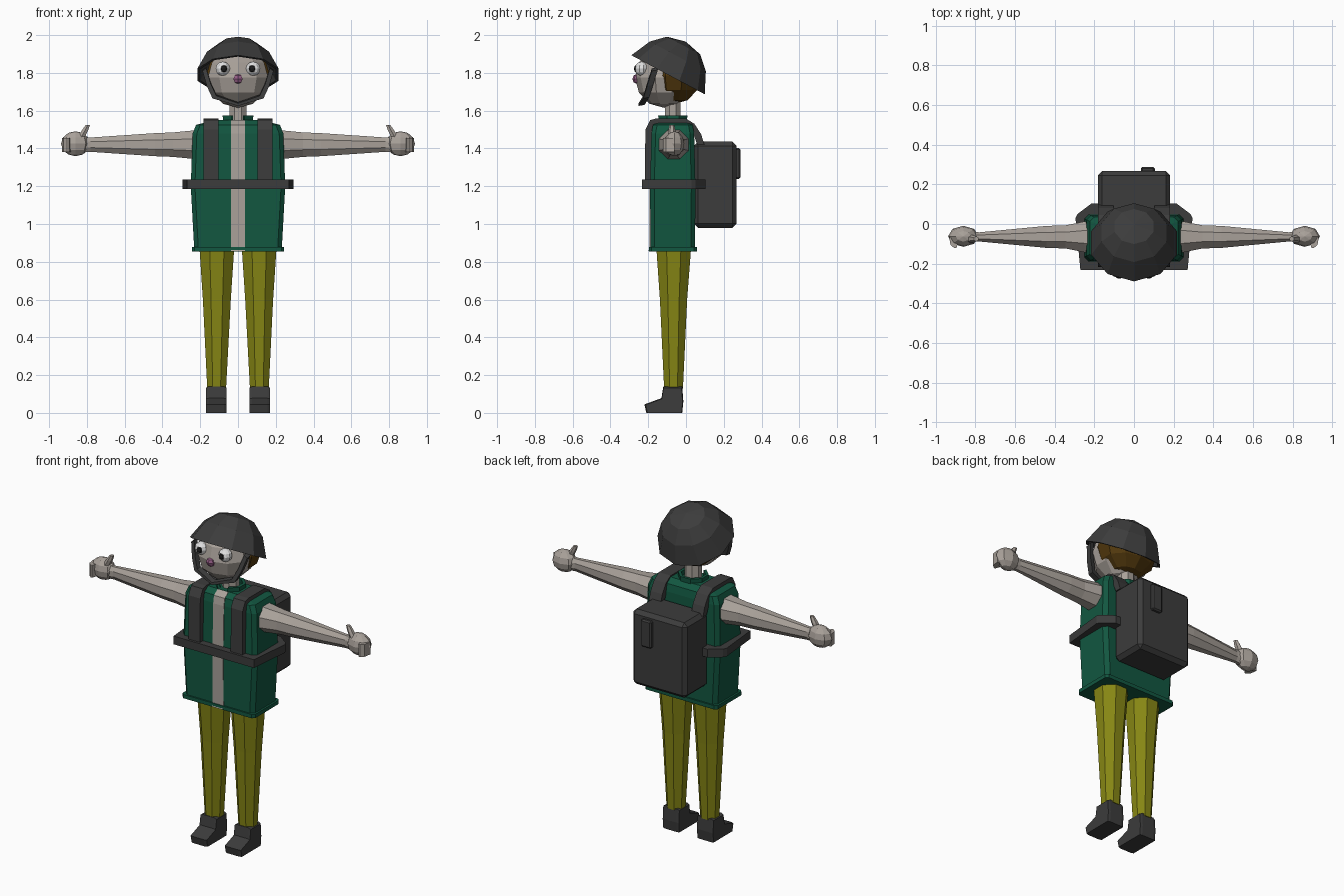
import bpy, bmesh, math
from mathutils import Matrix, Vector

if "Cube" in bpy.data.objects:
    bpy.data.objects.remove(bpy.data.objects["Cube"])


def mat(name, r, g, b):
    m = bpy.data.materials.new(name)
    m.diffuse_color = (r, g, b, 1)
    m.use_nodes = True
    m.node_tree.nodes["Principled BSDF"].inputs["Base Color"].default_value = m.diffuse_color
    return m


SKIN = mat("skin", .40, .36, .325)
GREEN = mat("jacket green", .006, .095, .052)
OLIVE = mat("trouser olive", .24, .24, .007)
DARK = mat("dark grey", .045, .045, .045)
HAIR = mat("hair brown", .085, .04, .004)
WHITE = mat("eye white", .75, .75, .75)
BLACK = mat("pupil black", .012, .012, .012)
MAUVE = mat("nose mauve", .30, .11, .24)


def finish(name, bm, material):
    bmesh.ops.recalc_face_normals(bm, faces=bm.faces)
    me = bpy.data.meshes.new(name)
    bm.to_mesh(me)
    bm.free()
    me.materials.append(material)
    ob = bpy.data.objects.new(name, me)
    bpy.context.collection.objects.link(ob)
    return ob


def loft(name, rings, material, caps=(True, True), skip=None):
    """Skin a list of equal-length closed rings."""
    bm = bmesh.new()
    vs = [[bm.verts.new(p) for p in r] for r in rings]
    n = len(vs[0])
    for a, b in zip(vs, vs[1:]):
        for i in range(n):
            j = (i + 1) % n
            bm.faces.new((a[i], a[j], b[j], b[i]))
    if caps[0]:
        bm.faces.new(vs[0])
    if caps[1]:
        bm.faces.new(vs[-1])
    if skip:
        bmesh.ops.delete(bm, geom=[f for f in bm.faces if skip(f.calc_center_median())],
                         context='FACES')
    return finish(name, bm, material)


def ngon(n, ra, rb, turn=0.5):
    return [(ra * math.cos(2 * math.pi * (i + turn) / n),
             rb * math.sin(2 * math.pi * (i + turn) / n)) for i in range(n)]


def chamfer_rect(z, hx, hy, c, cy=-.07):
    pts = [(hx, hy - c), (hx - c, hy), (c - hx, hy), (-hx, hy - c),
           (-hx, c - hy), (c - hx, -hy), (hx - c, -hy), (hx, c - hy)]
    return [(x, y + cy, z) for x, y in pts]


def side_prism(name, profile, x0, x1, material):
    """Extrude a y-z profile along x."""
    return loft(name, [[(x, y, z) for y, z in profile] for x in (x0, x1)], material)


def ball(name, c, r, material, seg=10, rings=6, cut_y=None):
    bm = bmesh.new()
    bmesh.ops.create_uvsphere(bm, u_segments=seg, v_segments=rings, radius=1)
    bm.transform(Matrix.Translation(c) @ Matrix.Diagonal((*r, 1)))
    if cut_y is not None:
        bmesh.ops.bisect_plane(bm, geom=bm.verts[:] + bm.edges[:] + bm.faces[:],
                               plane_co=(0, cut_y, 0), plane_no=(0, -1, 0), clear_outer=True)
    return finish(name, bm, material)


def box(name, c, s, material, bevel=0):
    bm = bmesh.new()
    bmesh.ops.create_cube(bm, size=1)
    bm.transform(Matrix.Translation(c) @ Matrix.Diagonal((*s, 1)))
    if bevel:
        bmesh.ops.bevel(bm, geom=bm.edges[:], offset=bevel, segments=1, affect='EDGES')
    return finish(name, bm, material)


# Jacket body, hem, collar and open front
body = [(.87, .232, .118), (1.2, .25, .12), (1.48, .24, .113), (1.525, .222, .105), (1.55, .12, .07)]
loft("jacket", [chamfer_rect(z, hx, hy, .022) for z, hx, hy in body], GREEN)
loft("jacket_hem", [chamfer_rect(z, .244, .127, .015) for z in (.855, .878)], GREEN)
stripe = [(-.07 - hy - .004, z) for z, _, hy in body]
side_prism("shirt_stripe", [(-.2, .857)] + stripe + [(y + .01, z - .004) for y, z in stripe[::-1]] + [(-.19, .857)],
           -.036, .036, SKIN)
loft("collar", [[(x, y - .07, z) for x, y in ngon(8, r, r * .95)]
                for r, z in ((.085, 1.53), (.088, 1.575), (.07, 1.575), (.066, 1.53))],
     GREEN, (False, False), lambda c: c.y < -.12 and abs(c.x) < .02)

# Neck, head and hair
loft("neck", [[(x, y - .07, z) for x, y in ngon(8, .05, .045)] for z in (1.5, 1.68)], SKIN)
ball("head", (0, -.115, 1.775), (.168, .155, .16), SKIN)
ball("hair", (0, -.065, 1.785), (.178, .145, .15), HAIR, cut_y=-.165)
ball("nose", (0, -.262, 1.768), (.028, .022, .026), MAUVE, 6, 4)

# Helmet: dome tilted backwards, open underneath
tilt = Matrix.Translation((0, -.095, 1.79)) @ Matrix.Rotation(math.radians(-28), 4, 'X')
dome = [(.09, .155), (.0, .205), (.0, .22), (.11, .168), (.175, .1), (.198, .004)]
loft("helmet", [[tilt @ Vector((x * 1.03, y, h)) for x, y in ngon(10, r, r, .5)]
                for h, r in dome], DARK, (False, True))

# Chin strap: flat band running down each cheek to the chin
for s in (-1, 1):
    path = [(.188, -.165, 1.81), (.165, -.19, 1.73), (.135, -.21, 1.665), (0, -.235, 1.625)]
    rings = []
    for x, y, z in path:
        k = 1 if x else 0
        rings.append([(s * x, y - .016, z), (s * x, y + .016, z + .006),
                      (s * (x - .02 * k), y + .016, z + .02), (s * (x - .02 * k), y - .016, z + .014)])
    loft("chin_strap", rings, DARK)

for s in (-1, 1):
    # Eyes
    ball("eye", (s * .08, -.235, 1.822), (.04, .036, .038), WHITE, 10, 6)
    ball("pupil", (s * .075, -.262, 1.822), (.019, .014, .02), BLACK, 8, 4)

    # Arms
    arm = [(.2, .09, .088), (.25, .084, .08), (.345, .063, .07), (.44, .06, .066),
           (.78, .025, .041), (.82, .028, .044)]
    loft("arm", [[(s * x, y - .065, z + 1.42) for y, z in ngon(8, hy, hz)]
                 for x, hy, hz in arm], SKIN)
    # Hand with curled fingers and a raised thumb
    ball("hand", (s * .86, -.062, 1.425), (.077, .053, .066), SKIN, 8, 6)
    loft("fingers", [[(s * x, y, z) for x, z in ((x0, 1.38), (x1, 1.38), (x1, 1.455), (x0, 1.455))]
                     for x0, x1, y in ((.87, .932, -.06), (.89, .925, -.105), (.895, .905, -.122))], SKIN)
    loft("thumb", [[(s * (cx + x), y - .075, z) for x, y in ngon(6, r, r)]
                   for cx, r, z in ((.835, .022, 1.45), (.81, .019, 1.495), (.795, .013, 1.525))], SKIN)

    # Trouser legs
    leg = [(.88, .112, -.065, .1, .1), (.6, .112, -.066, .08, .078), (.13, .113, -.066, .054, .054)]
    loft("leg", [[(s * (cx + x), cy + y, z) for x, y in ngon(8, rx, ry)]
                 for z, cx, cy, rx, ry in leg], OLIVE)
    # Shoes
    shoe = [(-.21, 0), (-.22, .045), (-.13, .078), (-.12, .14), (-.02, .14), (-.014, .06), (-.02, 0)]
    loft("shoe", [[(s * (x + .115), -.09 + (y + .09) * k, max(z * k, 0)) for y, z in shoe]
                  for x, k in ((-.054, .95), (-.04, 1), (.04, 1), (.054, .95))], DARK)

    # Shoulder straps over the jacket
    outer = [(-.218, 1.2), (-.215, 1.5), (-.19, 1.55), (-.16, 1.558), (0, 1.558), (.045, 1.53),
             (.08, 1.475), (.098, 1.42)]
    inner = [(.06, 1.42), (.045, 1.46), (.02, 1.505), (-.01, 1.528), (-.15, 1.528), (-.165, 1.52),
             (-.182, 1.49), (-.186, 1.2)]
    side_prism("shoulder_strap", outer + inner, s * .103, s * .182, DARK)

# Waist belt wrapping round to the backpack
belt = [(.27, -.232), (.295, .03), (.285, .05), (.215, .103),
        (-.215, .103), (-.285, .05), (-.295, .03), (-.27, -.232)]
loft("belt", [[(x, y, z) for x, y in belt] for z in (1.185, 1.235)], DARK)

# Backpack with a small pouch
box("backpack", (0, .155, 1.208), (.364, .225, .456), DARK, .022)
box("backpack_pouch", (.07, .265, 1.32), (.07, .045, .165), DARK, .008)
